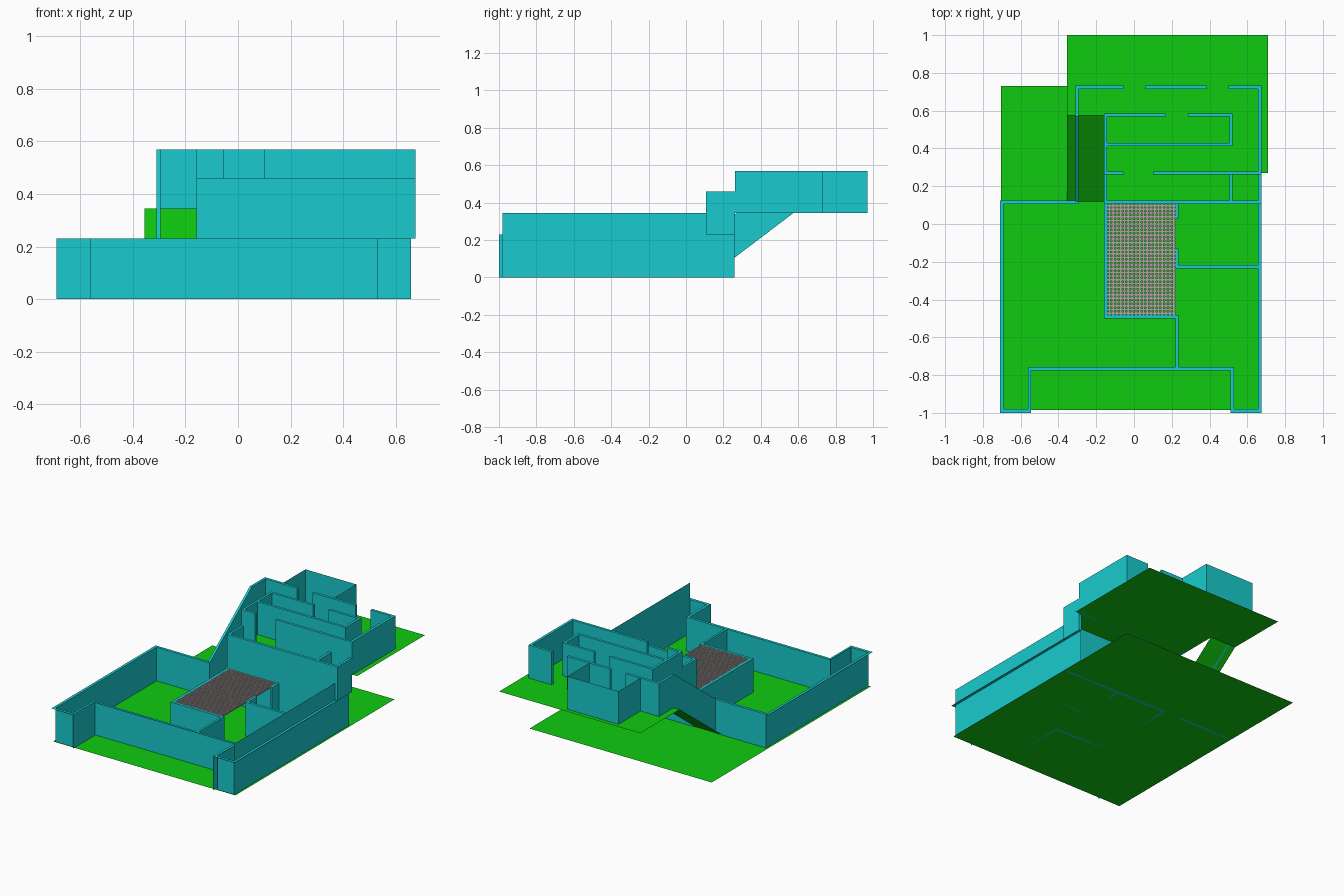
import bpy, bmesh

def mat(name, c):
    m = bpy.data.materials.new(name)
    m.diffuse_color = (*c, 1)
    return m

TEAL = mat("teal", (0.01, 0.60, 0.62))
GREEN = mat("green", (0.005, 0.60, 0.005))
GREY = mat("lattice_grey", (0.42, 0.36, 0.36))

def finish(bm, name, m):
    me = bpy.data.meshes.new(name)
    bm.to_mesh(me)
    bm.free()
    me.materials.append(m)
    ob = bpy.data.objects.new(name, me)
    bpy.context.collection.objects.link(ob)

def add_box(bm, x0, x1, y0, y1, z0, z1):
    vs = bmesh.ops.create_cube(bm, size=1)["verts"]
    for v in vs:
        v.co = ((x0 + x1) / 2 + v.co.x * (x1 - x0),
                (y0 + y1) / 2 + v.co.y * (y1 - y0),
                (z0 + z1) / 2 + v.co.z * (z1 - z0))

def boxes(name, items, m=TEAL):
    bm = bmesh.new()
    for b in items:
        add_box(bm, *b)
    finish(bm, name, m)

def sheets(name, polys, m):
    bm = bmesh.new()
    for p in polys:
        bm.faces.new([bm.verts.new(c) for c in p])
    finish(bm, name, m)

def upright(x0, y0, x1, y1, z0, z1):
    return [(x0, y0, z0), (x1, y1, z0), (x1, y1, z1), (x0, y0, z1)]

def flat(x0, x1, y0, y1, z):
    return [(x0, y0, z), (x1, y0, z), (x1, y1, z), (x0, y1, z)]

H, F, P, T = 0.23, 0.345, 0.46, 0.57   # wall top, upper floor, parapet top, upper wall top

# Floors and ramp
sheets("lower_floor", [flat(-0.705, 0.67, -0.985, 0.73, 0)], GREEN)
sheets("upper_floor", [[(-0.355, 0.575, F), (-0.155, 0.575, F), (-0.155, 0.12, F), (0.66, 0.12, F),
                        (0.66, 0.27, F), (0.71, 0.27, F), (0.71, 1, F), (-0.355, 1, F)]], GREEN)
sheets("ramp", [[(-0.355, 0.12, 0), (-0.155, 0.12, 0), (-0.155, 0.575, F), (-0.355, 0.575, F)]], GREEN)

# Lower outer walls: thin sheets with overhanging top strips
sheets("lower_outer_walls", [
    upright(-0.69, -0.98, -0.69, 0.105, 0, H),
    upright(0.657, -0.98, 0.657, 0.26, 0, F),
    upright(-0.69, -0.98, -0.56, -0.98, 0, H),
    upright(0.53, -0.98, 0.657, -0.98, 0, H),
    upright(-0.545, -1, -0.545, -0.76, 0, H),
    upright(0.512, -1, 0.512, -0.76, 0, H),
    upright(-0.56, -0.757, 0.53, -0.757, 0, H),
], TEAL)
sheets("lower_wall_tops", [
    flat(-0.709, -0.69, -1, 0.125, H),
    flat(0.657, 0.675, -1, 0.105, H),
    flat(-0.69, -0.545, -1, -0.98, H),
    flat(0.512, 0.657, -1, -0.98, H),
    flat(-0.56, -0.545, -0.98, -0.757, H),
    flat(0.512, 0.53, -0.98, -0.757, H),
    flat(-0.545, 0.512, -0.775, -0.757, H),
], TEAL)

# Lower inner walls
boxes("lower_inner_walls", [
    (-0.69, -0.29, 0.107, 0.125, 0, H),
    (-0.155, 0.657, 0.107, 0.125, 0, H),
    (-0.158, -0.14, -0.5, 0.107, 0, H),
    (-0.14, 0.235, -0.5, -0.482, 0, H),
    (0.22, 0.235, -0.757, -0.5, 0, H),
    (0.22, 0.235, 0.03, 0.107, 0, H),
    (0.22, 0.235, -0.235, -0.13, 0, H),
    (0.235, 0.657, -0.235, -0.217, 0, H),
])

# Balcony parapet
boxes("balcony_parapet", [
    (-0.158, 0.675, 0.107, 0.125, H, P),
    (0.657, 0.675, 0.125, 0.262, H, P),
    (-0.158, -0.142, 0.125, 0.262, H, P),
    (0.505, 0.522, 0.125, 0.262, F, P),
])

# Upper rooms
boxes("upper_walls", [(*b, F, T) for b in [
    (-0.31, -0.055, 0.715, 0.733),
    (0.06, 0.385, 0.715, 0.733),
    (0.5, 0.675, 0.715, 0.733),
    (0.657, 0.675, 0.262, 0.715),
    (-0.158, -0.055, 0.262, 0.279),
    (0.1, 0.657, 0.262, 0.279),
    (-0.158, -0.142, 0.279, 0.585),
    (-0.142, 0.522, 0.413, 0.43),
    (0.505, 0.522, 0.43, 0.585),
    (-0.142, 0.17, 0.568, 0.585),
    (0.285, 0.505, 0.568, 0.585),
]])

# Rear bay
sheets("rear_bay", [
    upright(-0.17, 0.73, -0.17, 0.97, F, T),
    upright(-0.17, 0.97, 0.215, 0.97, F, T),
    upright(0.215, 0.97, 0.215, 0.73, F, T),
], TEAL)

# Wall that climbs beside the ramp
profile = [(0.12, 0), (0.575, F), (0.715, F), (0.715, T), (0.57, T), (0.12, H)]
bm = bmesh.new()
face = bm.faces.new([bm.verts.new((-0.31, y, z)) for y, z in profile])
ext = bmesh.ops.extrude_face_region(bm, geom=[face])["geom"]
for v in ext:
    if isinstance(v, bmesh.types.BMVert):
        v.co.x = -0.294
bmesh.ops.recalc_face_normals(bm, faces=bm.faces)
finish(bm, "ramp_wall", TEAL)

# Lattice roof over the inner room
X0, X1, Y0, Y1 = -0.14, 0.22, -0.482, 0.107
nx, ny, w = 18, 30, 0.012
bars = []
for i in range(nx):
    x = X0 + (i + 0.5) * (X1 - X0) / nx
    bars.append((x - w / 2, x + w / 2, Y0, Y1, H - 0.012, H - 0.005))
for j in range(ny):
    y = Y0 + (j + 0.5) * (Y1 - Y0) / ny
    bars.append((X0, X1, y - w / 2, y + w / 2, H - 0.006, H))
boxes("lattice_roof", bars, GREY)
